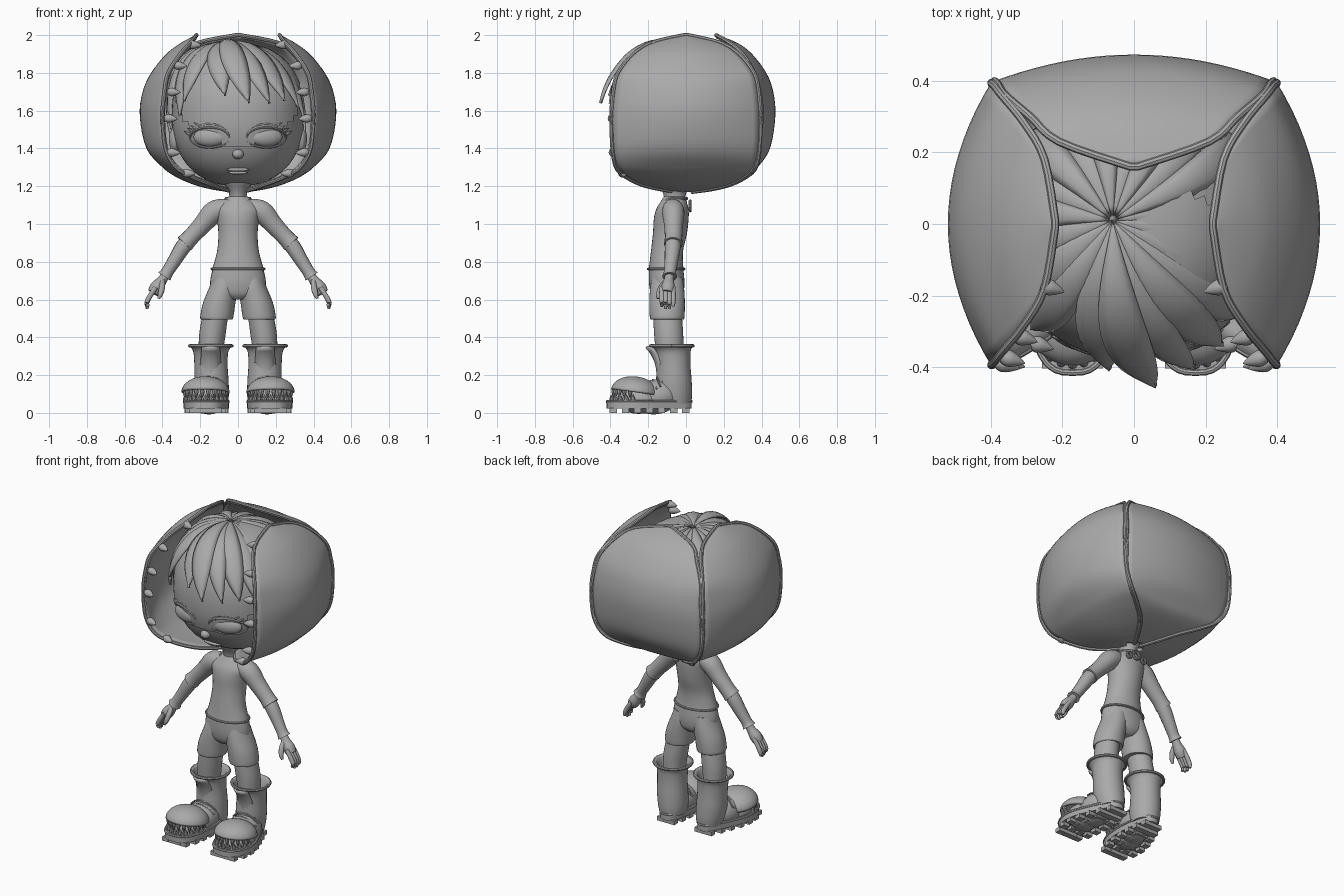
import bpy, bmesh, math
from mathutils import Vector, Matrix
from math import sin, cos, pi, radians

if "Cube" in bpy.data.objects:
    bpy.data.objects.remove(bpy.data.objects["Cube"])

GREY = bpy.data.materials.new("clay grey")
GREY.use_nodes = True
GREY.diffuse_color = (0.4, 0.4, 0.4, 1)
GREY.node_tree.nodes["Principled BSDF"].inputs["Base Color"].default_value = (0.4, 0.4, 0.4, 1)
parts = []


def finish(name, bm):
    bmesh.ops.remove_doubles(bm, verts=bm.verts, dist=0.0003)
    bmesh.ops.recalc_face_normals(bm, faces=bm.faces)
    me = bpy.data.meshes.new(name)
    bm.to_mesh(me)
    bm.free()
    me.materials.append(GREY)
    ob = bpy.data.objects.new(name, me)
    bpy.context.collection.objects.link(ob)
    parts.append(ob)
    return ob


def grid(name, rows, closed=False, caps=False, thick=0):
    """Skin a list of equally long point rows."""
    bm = bmesh.new()
    vs = [[bm.verts.new(p) for p in r] for r in rows]
    n = len(rows[0])
    for a, b in zip(vs, vs[1:]):
        for i in range(n if closed else n - 1):
            j = (i + 1) % n
            bm.faces.new((a[i], a[j], b[j], b[i]))
    if caps:
        bm.faces.new(vs[0])
        bm.faces.new(vs[-1])
    ob = finish(name, bm)
    if thick:
        m = ob.modifiers.new("thickness", 'SOLIDIFY')
        m.thickness = thick
        m.offset = -1
    return ob


def smooth_rows(rows, steps=4):
    """Catmull-Rom refinement of a table of profile rows."""
    out = []
    for i in range(len(rows) - 1):
        p = [rows[max(0, min(len(rows) - 1, i + k))] for k in (-1, 0, 1, 2)]
        for s in range(steps):
            t = s / steps
            out.append([b + .5 * t * (c - a + t * (2*a - 5*b + 4*c - d + t * (3*(b - c) + d - a)))
                        for a, b, c, d in zip(*p)])
    return out + [list(rows[-1])]


def loft(name, rings, s=1, caps=True, steps=4):
    """Elliptical rings given as (z, cx, cy, rx, ry)."""
    return grid(name, [[(s * (cx + rx * cos(k * pi / 16)), cy + ry * sin(k * pi / 16), z)
                        for k in range(32)] for z, cx, cy, rx, ry in smooth_rows(rings, steps)],
                True, caps)


def tube(name, pts, s=1, sides=14, steps=4):
    """Round limb through points (x, y, z, radius)."""
    pts = smooth_rows(pts, steps)
    rows = []
    for i, p in enumerate(pts):
        d = Vector(pts[min(i + 1, len(pts) - 1)][:3]) - Vector(pts[max(i - 1, 0)][:3])
        q = d.to_track_quat('Z', 'Y')
        rows.append([])
        for k in range(sides):
            v = Vector(p[:3]) + q @ Vector((cos(2*pi*k/sides), sin(2*pi*k/sides), 0)) * p[3]
            rows[-1].append((s * v.x, v.y, v.z))
    return grid(name, rows, True, True)


def blob(name, loc, size, rot=(0, 0, 0), p=2.0, keep=None, seg=32):
    """Rounded ellipsoid, optionally trimmed by a rule on unit coordinates."""
    bm = bmesh.new()
    bmesh.ops.create_uvsphere(bm, u_segments=seg, v_segments=seg * 3 // 4, radius=1)
    if keep:
        bmesh.ops.delete(bm, geom=[v for v in bm.verts if not keep(v.co)], context='VERTS')
    for v in bm.verts:
        v.co /= sum(abs(c) ** p for c in v.co) ** (1 / p)
    ob = finish(name, bm)
    ob.location, ob.scale, ob.rotation_euler = loc, size, rot
    return ob


def cone(name, base, tip, r, sides=10):
    base, tip = Vector(base), Vector(tip)
    d = tip - base
    return tube(name, [(*(base + d * t), r * w) for t, w in ((0, .7), (.3, 1), (.7, .6), (1, .05))],
                sides=sides, steps=2)


# ---- Hood of three leaves: rows are (z, middle, edge out, edge half width)
side = [(1.17, .06, .02, .03), (1.185, .15, .08, .14), (1.21, .24, .15, .24), (1.25, .33, .25, .32),
        (1.3, .4, .33, .37), (1.4, .485, .385, .39), (1.57, .52, .4, .395), (1.7, .505, .39, .385),
        (1.8, .46, .37, .36), (1.9, .38, .305, .28), (1.96, .3, .25, .18), (2.0, .225, .22, .01)]
back = [(1.17, .06, .03, .02), (1.185, .14, .13, .08), (1.21, .23, .23, .15), (1.25, .33, .31, .25),
        (1.3, .38, .36, .33), (1.4, .445, .385, .38), (1.57, .473, .4, .39), (1.7, .462, .39, .38),
        (1.8, .425, .36, .36), (1.9, .35, .3, .29), (1.96, .27, .23, .21), (2.0, .165, .16, .01)]
for name, table, ang in (("left_hood_leaf", side, 0), ("right_hood_leaf", side, pi),
                         ("back_hood_leaf", back, pi / 2)):
    turn = Matrix.Rotation(ang, 3, 'Z')
    rows = [[turn @ Vector((e + (m - e) * (1 - (u / 10) ** 2), w * u / 10, z)) for u in range(-10, 11)]
            for z, m, e, w in smooth_rows(table)]
    grid(name, rows, thick=.016)
    rim = [r[0] for r in rows] + [r[-1] for r in rows[::-1]]
    tube(name + "_rim", [(*p, .011) for p in rim], sides=8, steps=1)

# ---- Thorns along the inner rims
for s in (1, -1):
    for x, y, z in ((.26, -.17, 1.95), (.335, -.31, 1.84), (.37, -.37, 1.7), (.385, -.385, 1.56),
                    (.37, -.38, 1.38), (.29, -.33, 1.27)):
        cone("hood_thorn", (s * x, y, z), (s * (x - .065), y - .02, z - .004), .024)

# ---- Head
HC, HR, P = Vector((0, -.005, 1.575)), Vector((.35, .365, .375)), 2.25
blob("head", HC, HR, p=P, seg=48)


def face(x, z, out=0.0):
    q = 1 - abs(x / HR.x) ** P - abs((z - HC.z) / HR.z) ** P
    return (x, HC.y - HR.y * max(q, 0) ** (1 / P) - out, z)


blob("nose", face(0, 1.37, .005), (.03, .03, .026))
blob("upper_lip", face(0, 1.288), (.06, .018, .011))
blob("lower_lip", face(0, 1.272), (.05, .018, .011))
for s in (1, -1):
    blob("eyeball", face(s * .15, 1.46, -.012), (.088, .035, .05), (0, 0, s * .28))
    for nm, sg, h, r in (("upper_eyelid", 1, .062, .011), ("lower_eyelid", -1, .05, .006),
                         ("eyelid_crease", 1, .08, .004)):
        arc = [(s * .15 - .105 * cos(a * pi / 10), 1.455 + sg * h * sin(a * pi / 10)) for a in range(11)]
        tube(nm, [(*face(x, z, .004), r * (.4 + .6 * sin(pi * i / 10))) for i, (x, z) in enumerate(arc)],
             sides=8, steps=2)
    for k in range(4):
        x, z = .2 + k * .017, 1.515 - k * .015
        cone("eyelash", face(s * x, z, .004), face(s * (x + .035), z + .022, .02), .008, 6)
    blob("ear", (s * .335, -.02, 1.45), (.03, .05, .07))

# ---- Hair: scalp cap and tapered locks (azimuth from front, reach, lift, half width)
blob("hair_cap", HC, HR * 1.02, p=P, keep=lambda c: c.z > .52 + c.y * 1.1, seg=48)


def lock(az, reach, lift, half, sway=0, raise_=0.0):
    rows = []
    for i in range(17):
        t = i / 16
        th = radians(reach) * t
        w = radians(half) * (1 - t ** 3.2) + .002
        row = []
        for u in (-1, -.5, 0, .5, 1):
            a = radians(az + sway * t * t) + w * u
            d = Vector((sin(th) * sin(a), -sin(th) * cos(a), cos(th)))
            d /= sum(abs(c) ** P for c in d) ** (1 / P)
            k = 1.025 + raise_ * sin(pi * min(1, t * 1.5)) + lift * t + .035 * (1 - u * u) * min(1, 3 * t)
            row.append(HC + Vector((d.x * HR.x * k - .06 * (1 - t), d.y * HR.y * k + .015 * (1 - t),
                                    d.z * HR.z * k)))
        rows.append(row)
    grid("hair_lock", rows, thick=.008)


for args in ((-78, 100, .02, 13, 8), (-58, 90, .03, 15, 6), (-40, 80, .06, 14, -6), (-20, 76, .09, 16, 10),
             (-4, 82, .2, 15, 12, .03), (12, 82, .13, 13, 12), (30, 80, .08, 15, 8, .02),
             (46, 84, .05, 13, 8), (62, 92, .02, 13, 4), (80, 102, .01, 13, -6)):
    lock(*args)
for k in range(10):
    lock(100 + k * 18, 112, -.01, 11, 14, .025 * (k % 2))

# ---- Torso, neck and collar
loft("neck", [(1.1, 0, -.06, .05, .055), (1.16, 0, -.06, .047, .06), (1.22, 0, -.06, .075, .09)])
loft("shirt", [(.755, 0, -.105, .14, .096), (.78, 0, -.105, .131, .09), (.86, 0, -.1, .11, .085),
               (.95, 0, -.085, .104, .09), (1.03, 0, -.078, .112, .092), (1.08, 0, -.072, .12, .085),
               (1.12, 0, -.065, .085, .068), (1.145, 0, -.06, .052, .058)])
tube("shirt_hem", [(.139 * cos(k * pi / 12), -.105 + .095 * sin(k * pi / 12), .762, .007)
                   for k in range(25)], sides=8, steps=1)
tube("collar", [(.062 * cos(k * pi / 12), -.065 + .068 * sin(k * pi / 12),
                 1.135 - .05 * max(0, -sin(k * pi / 12)) ** 3, .009) for k in range(25)], sides=8, steps=1)
for x, z, r in ((0, 1.1, .022), (.055, 1.085, .016), (-.055, 1.085, .016)):
    tube("back_ring", [(x + r * cos(k * pi / 8), .022, z + r * sin(k * pi / 8), .008)
                       for k in range(17)], sides=8, steps=1)

# ---- Shorts
loft("shorts_seat", [(.6, 0, -.1, .06, .06), (.63, 0, -.1, .13, .085), (.69, 0, -.102, .148, .094),
                     (.77, 0, -.105, .132, .09)])

for s in (1, -1):
    loft("shorts_leg", [(.495, .112, -.1, .083, .088), (.51, .112, -.1, .088, .092),
                        (.58, .1, -.1, .086, .094), (.66, .078, -.1, .076, .09), (.72, .07, -.1, .06, .08)], s)
    loft("leg", [(.2, .145, -.08, .06, .068), (.34, .142, -.088, .066, .074), (.42, .135, -.092, .07, .077),
                 (.52, .12, -.098, .068, .076)], s)

    # ---- Arms and hands
    tube("upper_sleeve", [(.06, -.07, 1.085, .05), (.125, -.068, 1.065, .06), (.185, -.066, 1.0, .051),
                          (.25, -.066, .93, .046), (.283, -.068, .895, .05)], s)
    tube("lower_sleeve", [(.24, -.066, .94, .038), (.29, -.07, .88, .042), (.34, -.078, .8, .036),
                          (.375, -.085, .745, .033), (.39, -.086, .722, .04)], s)
    tube("palm", [(.375, -.085, .745, .024), (.4, -.09, .705, .026), (.43, -.095, .665, .036),
                  (.45, -.1, .635, .03)], s)
    for k in range(4):
        y = -.068 - k * .02
        tube("finger", [(.435, y, .665, .013), (.465, y, .62, .014), (.482, y, .585, .013),
                        (.485 - .004 * k, y, .55 + .012 * (k - 1.5) ** 2 / 2, .007)], s, 10)
    tube("thumb", [(.4, -.105, .7, .014), (.402, -.13, .665, .016), (.41, -.145, .63, .014),
                   (.42, -.148, .605, .007)], s, 10)

    # ---- Boots: shaft, cuff, foot
    loft("boot_shaft", [(.05, .132, -.06, .078, .088), (.1, .135, -.062, .087, .094),
                        (.17, .14, -.064, .09, .094), (.25, .143, -.066, .088, .09),
                        (.32, .144, -.07, .092, .094), (.35, .144, -.075, .108, .108),
                        (.362, .144, -.075, .115, .115), (.355, .144, -.078, .098, .1),
                        (.3, .144, -.08, .075, .08)], s)
    tube("boot_rim", [(.144 + .112 * cos(k * pi / 12), -.075 + .112 * sin(k * pi / 12), .355, .009)
                      for k in range(25)], s, 8, 1)
    grid("boot_tongue", [[(s * (.144 + .065 * u * (1 - .25 * t)), -.155 - .06 * t ** 3 + .03 * u * u,
                           .16 + .185 * t) for u in (-1, -.5, 0, .5, 1)]
                         for t in (0, .2, .4, .6, .8, .9, 1)], thick=.014)
    blob("boot_instep", (s * .152, -.16, .085), (.098, .13, .092), (radians(8), 0, s * .12))
    blob("toe_lining", (s * .17, -.25, .07), (.1, .115, .075))
    ob = blob("toe_cap", (s * .172, -.27, .108), (.128, .128, .085), (radians(-8), 0, s * .12),
              keep=lambda c: c.z > -.05)
    ob.modifiers.new("thickness", 'SOLIDIFY').thickness = .1
    for k, y in enumerate((-.155, -.175)):
        tube("boot_stitching", [(s * (.15 + .09 * u), y + .02 * u * u, .19 - .015 * k - .05 * u * u, .005)
                                for u in (-1, -.5, 0, .5, 1)], 1, 8)

    # ---- Sole: widening outline with a raised welt and lugs
    def sole(a, grow=0.0):
        y = -.195 - .225 * sin(a)
        t = max(0, min(1, (-y + .03) / .35))
        t = t * t * (3 - 2 * t)
        half = .08 + .045 * t + grow
        c = cos(a)
        return (s * (.132 + .04 * t + half * math.copysign(abs(c) ** .7, c)), y - grow * sin(a))

    ring = [sole(k * pi / 24) for k in range(48)]
    grid("boot_sole", [[(x, y, z) for x, y in ring] for z in (.022, .062)], True, True)
    tube("sole_welt", [(*sole(k * pi / 24, -.004), .06, .009) for k in range(49)], 1, 8, 1)
    bm = bmesh.new()
    for i in range(7):
        y = -.385 + i * .064
        a = math.asin(max(-1, min(1, (-.195 - y) / .225)))
        x0, x1 = sole(pi - a)[0], sole(a)[0]
        for f in (.1, .37, .63, .9):
            m = Matrix.Translation((x0 + (x1 - x0) * f, y, .013)) @ Matrix.Diagonal((.042, .038, .026, 1))
            bmesh.ops.create_cube(bm, size=1, matrix=m)
    finish("sole_lugs", bm)

    # ---- Teeth in the open toe
    for k in range(11):
        a = radians(5 + k * 17)
        x, y = s * (.172 + .108 * cos(a)), -.27 - .122 * sin(a)
        cone("lower_tooth", (x, y, .055), (x, y - .004 * sin(a), .098), .013, 8)
        a += radians(8)
        x, y = s * (.172 + .112 * cos(a)), -.27 - .114 * sin(a)
        cone("upper_tooth", (x, y, .128), (x, y, .078), .012, 8)

# ---- Smooth shading with sharp creases kept
bpy.ops.object.select_all(action='DESELECT')
for ob in parts:
    ob.select_set(True)
bpy.context.view_layer.objects.active = parts[0]
bpy.ops.object.shade_smooth_by_angle(angle=radians(40))
